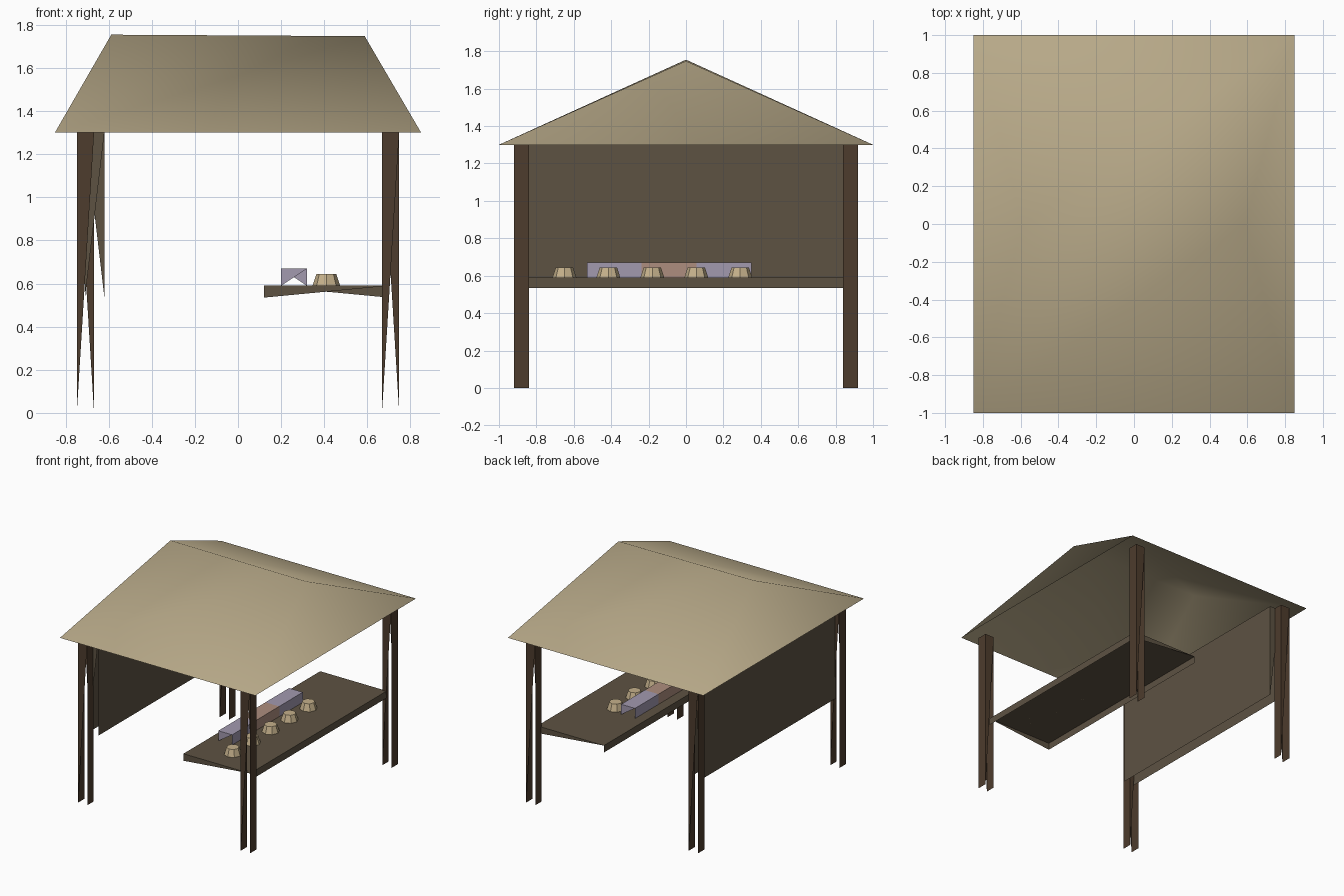
import bpy, bmesh, math

if "Cube" in bpy.data.objects:
    bpy.data.objects.remove(bpy.data.objects["Cube"])


def material(name, rgb):
    m = bpy.data.materials.new(name)
    m.diffuse_color = (*rgb, 1)
    m.use_nodes = True
    m.node_tree.nodes["Principled BSDF"].inputs["Base Color"].default_value = m.diffuse_color
    return m


CANVAS = material("canvas", (0.48, 0.40, 0.25))
POST = material("dark_wood", (0.075, 0.045, 0.026))
BOARD = material("board_wood", (0.11, 0.085, 0.055))
BOWL = material("bowl_clay", (0.56, 0.44, 0.26))
LILAC = material("lilac_cloth", (0.36, 0.32, 0.43))
PINK = material("pink_cloth", (0.42, 0.27, 0.21))


def mesh_object(name, verts, faces, mat, smooth=False):
    me = bpy.data.meshes.new(name)
    me.from_pydata(verts, [], faces)
    me.materials.append(mat)
    for p in me.polygons:
        p.use_smooth = smooth
    ob = bpy.data.objects.new(name, me)
    bpy.context.collection.objects.link(ob)
    return ob


def open_box(name, x, y, z, mat):
    """Box without a bottom; each y end is only half covered, by one triangle."""
    verts = [(a, b, c) for c in z for b in y for a in x]
    faces = [(4, 5, 7, 6),              # top
             (0, 4, 6, 2), (1, 3, 7, 5),  # sides
             (0, 5, 4), (3, 6, 7)]      # opposed end triangles
    return mesh_object(name, verts, faces, mat)


# Hipped roof, open underneath
X, Y, R = 0.85, 1.0, 0.588
mesh_object("roof",
            [(-X, -Y, 1.3), (X, -Y, 1.3), (X, Y, 1.3), (-X, Y, 1.3),
             (-R, 0, 1.755), (R, 0, 1.748)],
            [(0, 1, 5, 4), (1, 2, 5), (2, 3, 4, 5), (3, 0, 4)], CANVAS, True)

# Corner posts
for sx in (-1, 1):
    for sy in (-1, 1):
        open_box("post", (sx * 0.708 - 0.04, sx * 0.708 + 0.04),
                 (sy * 0.88 - 0.04, sy * 0.88 + 0.04), (0, 1.3), POST)

# Back wall and counter
open_box("wall_panel", (-0.71, -0.62), (-0.85, 0.85), (0.535, 1.3), BOARD)
open_box("counter", (0.12, 0.70), (-0.85, 0.85), (0.535, 0.59), BOARD)

# Row of folded cloth blocks
for i, mat in enumerate((LILAC, PINK, LILAC)):
    y0 = -0.53 + i * 0.293
    open_box("cloth_block", (0.20, 0.32), (y0, y0 + 0.293), (0.59, 0.67), mat)

# Row of upturned eight-sided bowls
for i in range(5):
    bm = bmesh.new()
    bmesh.ops.create_cone(bm, cap_ends=True, segments=8, radius1=0.064,
                          radius2=0.046, depth=0.055)
    bmesh.ops.translate(bm, verts=bm.verts, vec=(0.41, -0.65 + i * 0.235, 0.6175))
    bowl = mesh_object("bowl", [], [], BOWL)
    bm.to_mesh(bowl.data)
    bm.free()
